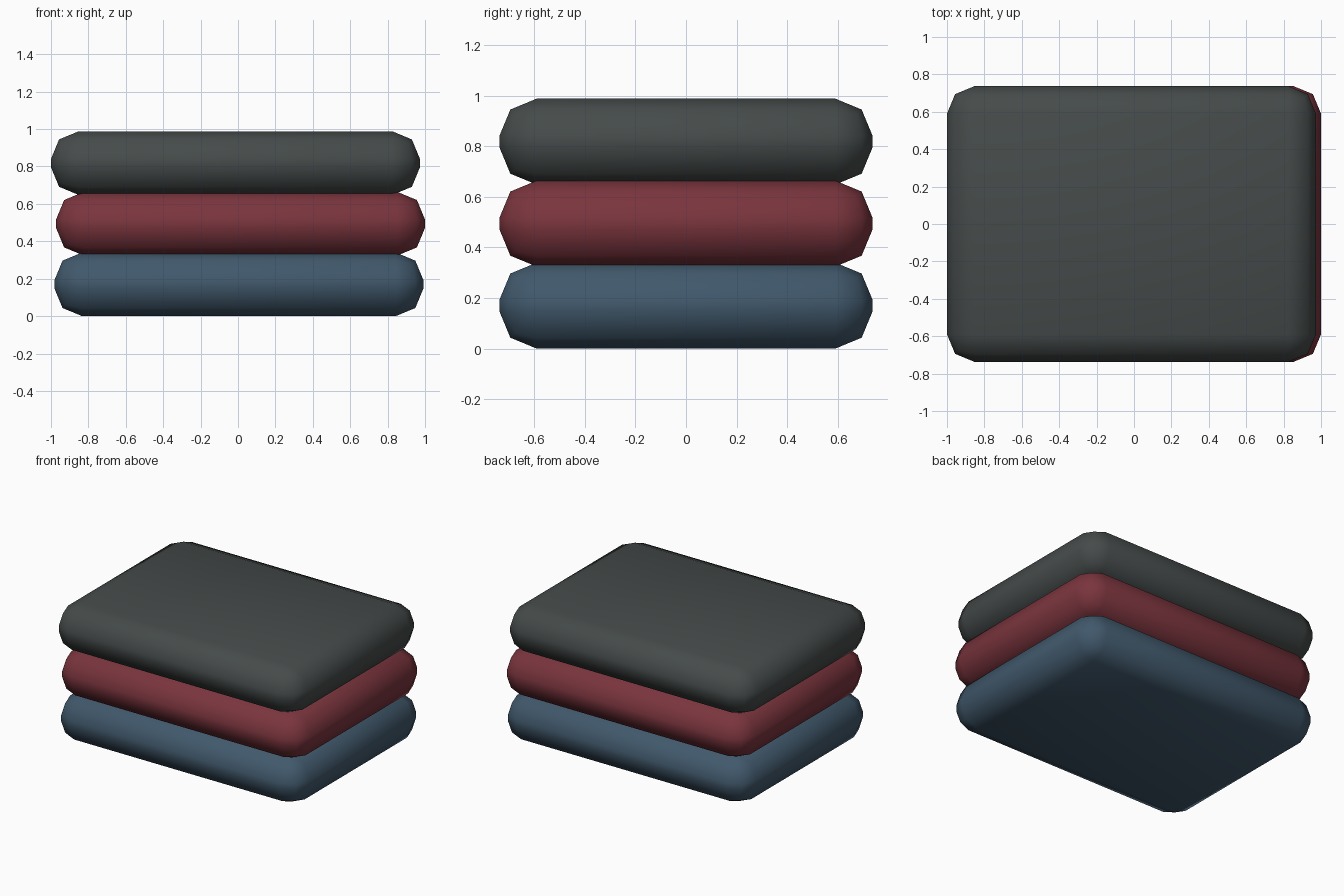
import bpy

if "Cube" in bpy.data.objects:
    bpy.data.objects.remove(bpy.data.objects["Cube"], do_unlink=True)

WIDTH, DEPTH, HEIGHT = 1.973, 1.475, 0.34
PITCH = 0.324  # cushions sink slightly into each other


def make_material(name, rgb):
    mat = bpy.data.materials.new(name)
    mat.use_nodes = True
    mat.diffuse_color = (*rgb, 1)
    mat.node_tree.nodes["Principled BSDF"].inputs["Base Color"].default_value = (*rgb, 1)
    return mat


def make_cushion(name, level, x, mat):
    # rounded slab with a two-step bevel on every edge
    bpy.ops.mesh.primitive_cube_add(size=1, location=(x, 0, HEIGHT / 2 + level * PITCH))
    slab = bpy.context.object
    slab.name = name
    slab.scale = (WIDTH, DEPTH, HEIGHT)
    bpy.ops.object.transform_apply(location=False, rotation=False, scale=True)
    slab.data.materials.append(mat)
    bevel = slab.modifiers.new("rounded_edges", "BEVEL")
    bevel.width = 0.148
    bevel.segments = 2
    bevel.limit_method = "NONE"
    bpy.ops.object.shade_smooth()


# stack from bottom to top, each slightly shifted sideways
make_cushion("bottom_cushion", 0, 0.005, make_material("slate_blue", (0.052, 0.098, 0.148)))
make_cushion("middle_cushion", 1, 0.0135, make_material("dark_red", (0.195, 0.035, 0.047)))
make_cushion("top_cushion", 2, -0.0135, make_material("charcoal_grey", (0.060, 0.070, 0.069)))
